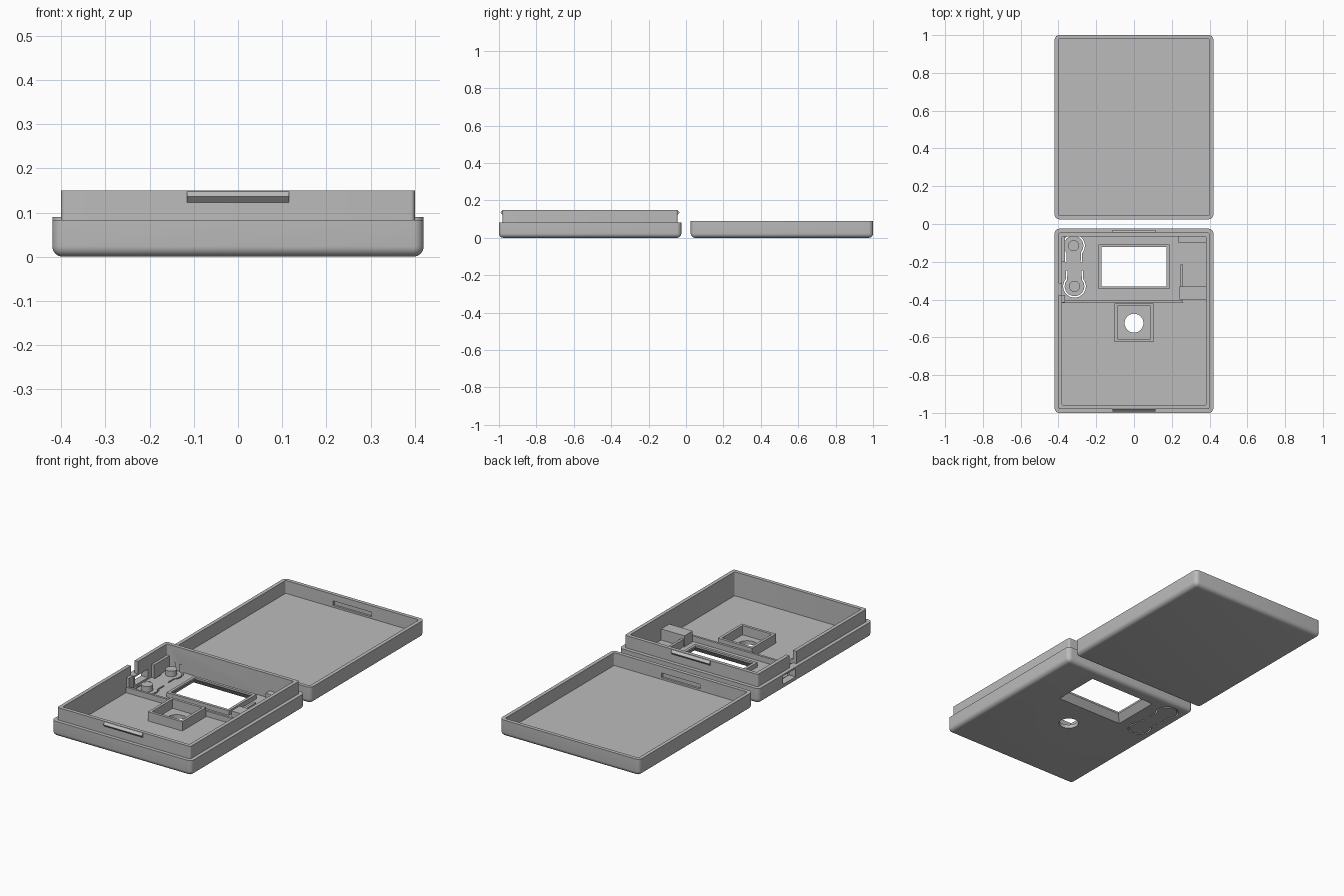
import bpy, bmesh, math
from mathutils import Vector

if "Cube" in bpy.data.objects:
    bpy.data.objects.remove(bpy.data.objects["Cube"], do_unlink=True)

grey = bpy.data.materials.new("plain_grey")
grey.use_nodes = True
grey.diffuse_color = (0.5, 0.5, 0.5, 1)
grey.node_tree.nodes["Principled BSDF"].inputs["Base Color"].default_value = (0.5, 0.5, 0.5, 1)


def finish(name, bm):
    bmesh.ops.recalc_face_normals(bm, faces=bm.faces)
    mesh = bpy.data.meshes.new(name)
    bm.to_mesh(mesh)
    bm.free()
    mesh.materials.append(grey)
    ob = bpy.data.objects.new(name, mesh)
    bpy.context.collection.objects.link(ob)
    return ob


def box(name, x, y, z, corner=0, bottom=False, flare=0):
    """Box from ranges; rounds upright (and lower) edges, or flares the bottom."""
    bm = bmesh.new()
    bmesh.ops.create_cube(bm, size=1)
    low = [v for v in bm.verts if v.co.z < 0]
    for v in bm.verts:
        side = v.co.copy()
        grow = 2 * flare if v in low else 0
        v.co = [(a + b) / 2 + s * (b - a + g) for (a, b), s, g in
                zip((x, y, z), side, (grow, grow, 0))]
    if corner:
        edges = [e for e in bm.edges
                 if abs(e.verts[0].co.z - e.verts[1].co.z) > 1e-4
                 or (bottom and all(v in low for v in e.verts))]
        bmesh.ops.bevel(bm, geom=edges, offset=corner, segments=6, profile=0.5, affect='EDGES')
    return finish(name, bm)


def cylinder(name, x, y, z, r):
    bm = bmesh.new()
    bmesh.ops.create_cone(bm, cap_ends=True, segments=40, radius1=r, radius2=r, depth=z[1] - z[0])
    bmesh.ops.translate(bm, verts=bm.verts, vec=(x, y, sum(z) / 2))
    return finish(name, bm)


def prism(name, outline, start, end):
    """Extrude an outline of points between two offset vectors."""
    bm = bmesh.new()
    rings = [[bm.verts.new(Vector(p) + Vector(o)) for p in outline] for o in (start, end)]
    n = len(outline)
    for i in range(n):
        j = (i + 1) % n
        bm.faces.new((rings[0][i], rings[0][j], rings[1][j], rings[1][i]))
    bm.faces.new(rings[0])
    bm.faces.new(rings[1])
    return finish(name, bm)


def combine(target, other, operation='DIFFERENCE'):
    mod = target.modifiers.new("join_or_cut", 'BOOLEAN')
    mod.operation, mod.solver, mod.object = operation, 'EXACT', other
    bpy.context.view_layer.objects.active = target
    bpy.ops.object.modifier_apply(modifier=mod.name)
    bpy.data.objects.remove(other, do_unlink=True)


def smooth(ob):
    bpy.ops.object.select_all(action='DESELECT')
    ob.select_set(True)
    bpy.context.view_layer.objects.active = ob
    bpy.ops.object.shade_smooth_by_angle(angle=math.radians(35))


FLOOR = 0.02
W = 0.42
NEAR, FAR = -1.0, -0.025

# Lid tray with inner snap grooves
lid = box("lid_tray", (-W, W), (0.025, 1), (0, 0.09), 0.024, True)
combine(lid, box("lid_cavity", (-0.4, 0.4), (0.045, 0.98), (FLOOR, 0.2), 0.008))
for y in (0.045, 0.98):
    combine(lid, box("groove_cutter", (-0.115, 0.115), (y - 0.011, y + 0.011), (0.03, 0.055)))
smooth(lid)

# Base tray with raised lip
base = box("base_tray", (-W, W), (NEAR, FAR), (0, 0.083), 0.024, True)
combine(base, box("lip", (-0.4, 0.4), (NEAR + 0.02, FAR - 0.02), (0.05, 0.15), 0.01), 'UNION')
combine(base, box("base_cavity", (-0.38, 0.38), (NEAR + 0.04, FAR - 0.04), (FLOOR, 0.3), 0.005))

# Screen surround, joined before the flared window is cut
combine(base, box("screen_rim", (-0.187, 0.187), (-0.345, -0.108), (0.01, 0.045)), 'UNION')
combine(base, box("window_cutter", (-0.172, 0.172), (-0.33, -0.123), (-0.1, 0.2)))
combine(base, box("flare_cutter", (-0.172, 0.172), (-0.33, -0.123), (-0.001, 0.035), flare=0.03))

# Round hole, side port and lip notch
combine(base, cylinder("hole_cutter", 0, -0.525, (-0.1, 0.1), 0.05))
combine(base, box("port_cutter", (-0.5, -0.37), (-0.34, -0.23), (0.03, 0.075)))
combine(base, box("notch_cutter", (-0.5, -0.37), (-0.375, -0.315), (0.083, 0.2)))

# Flexible buttons: keyhole slits around round posts
for name, cx, cy, way in (("upper", -0.32, -0.115, 1), ("lower", -0.315, -0.33, -1)):
    def slit_side(offset):
        r = 0.056 + offset
        neck = 0.042 + offset
        arc = [(r * math.cos(a), r * math.sin(a)) for a in
               (math.radians(-42 + 264 * i / 28) for i in range(29))]
        return [(neck, -0.085)] + arc + [(-neck, -0.085)]
    outline = slit_side(0.004) + slit_side(-0.004)[::-1]
    outline = [(cx + x, cy + way * y, 0) for x, y in outline]
    combine(base, prism("slit_cutter", outline, (0, 0, -0.05), (0, 0, 0.06)))
    smooth(cylinder(name + "_button_post", cx, cy, (0.01, 0.05), 0.029))
smooth(base)

# Snap ridges on the front and back of the lip
for name, y, out in (("front_snap", NEAR + 0.02, -0.012), ("back_snap", FAR - 0.02, 0.012)):
    profile = [(0, y - out / 4, 0.123), (0, y, 0.123), (0, y + out, 0.136),
               (0, y, 0.148), (0, y - out / 4, 0.148)]
    prism(name, profile, (-0.115, 0, 0), (0.115, 0, 0))

# Square socket around the round hole
socket = box("button_socket", (-0.103, 0.103), (-0.625, -0.42), (0.015, 0.07))
combine(socket, box("socket_cutter", (-0.088, 0.088), (-0.61, -0.435), (0, 0.2)))

# Board rails, stops and support blocks
box("cross_rail", (-0.39, 0.26), (-0.418, -0.406), (0.015, 0.05))
box("side_rail", (-0.385, -0.365), (-0.2, -0.06), (0.015, 0.09))
box("side_stop", (-0.385, -0.365), (-0.415, -0.375), (0.015, 0.1))
box("support_block", (0.24, 0.385), (-0.4, -0.33), (0.015, 0.08))
box("support_fin", (0.246, 0.26), (-0.335, -0.215), (0.015, 0.06))
box("corner_block", (0.235, 0.385), (-0.1, -0.06), (0.015, 0.06))
